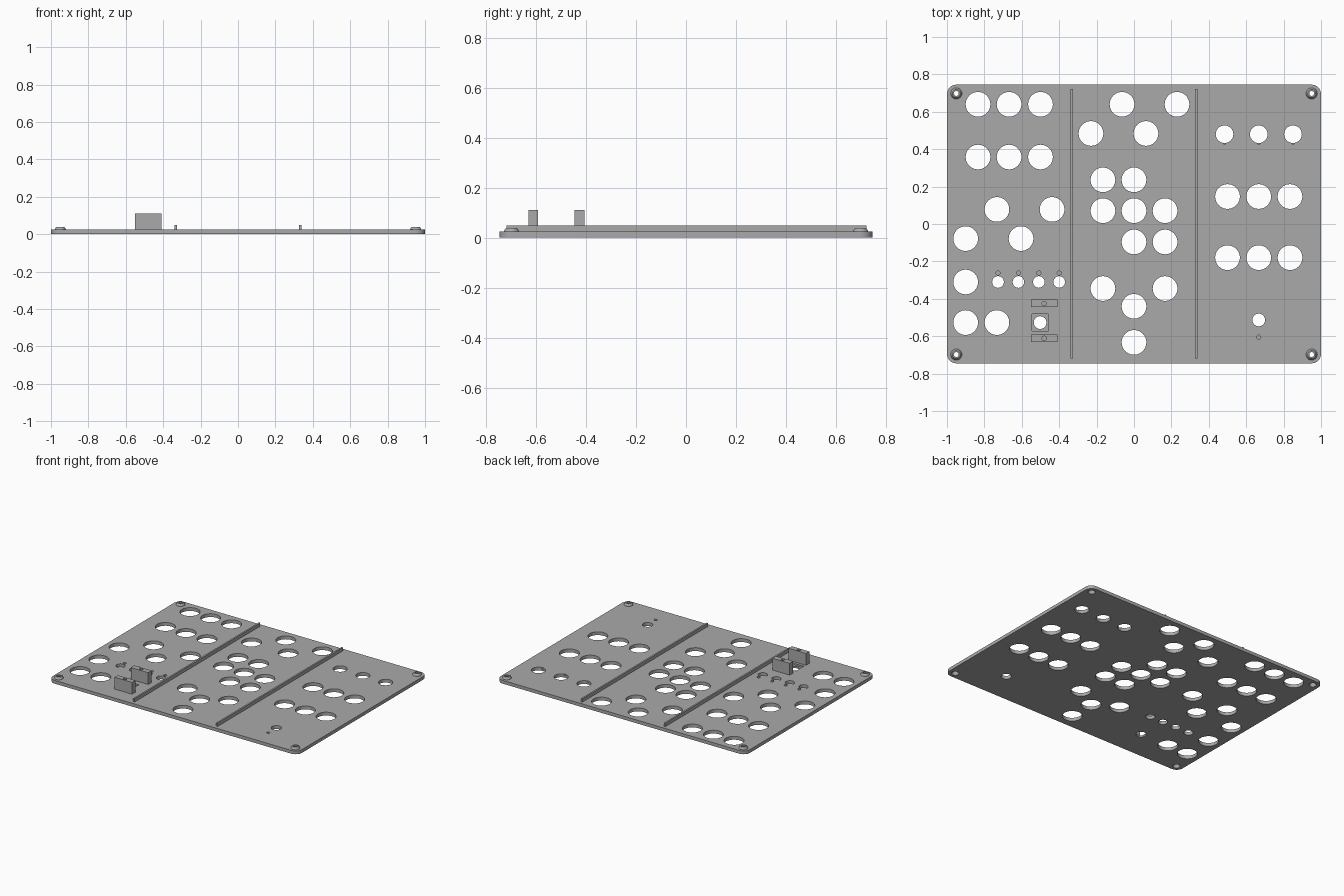
import bpy, bmesh, math
from mathutils import Matrix, Vector

old = bpy.data.objects.get("Cube")
if old:
    bpy.data.objects.remove(old)

grey = bpy.data.materials.new("panel grey")
grey.use_nodes = True
colour = (0.4, 0.4, 0.4, 1)
grey.diffuse_color = colour
grey.node_tree.nodes["Principled BSDF"].inputs["Base Color"].default_value = colour

W, D, T = 2.0, 1.49, 0.024      # panel width, depth, thickness
CORNERS = [(sx * 0.95, sy * 0.698) for sx in (-1, 1) for sy in (-1, 1)]


def finish(name, bm):
    mesh = bpy.data.meshes.new(name)
    bm.to_mesh(mesh)
    bm.free()
    mesh.materials.append(grey)
    ob = bpy.data.objects.new(name, mesh)
    bpy.context.collection.objects.link(ob)
    return ob


def add_cone(bm, x, y, z0, z1, r0, r1=None, seg=40):
    bmesh.ops.create_cone(bm, cap_ends=True, segments=seg, radius1=r0,
                          radius2=r0 if r1 is None else r1, depth=z1 - z0,
                          matrix=Matrix.Translation((x, y, (z0 + z1) / 2)))


def add_box(bm, x0, x1, y0, y1, z0, z1):
    mid = Vector((x0 + x1, y0 + y1, z0 + z1)) / 2
    size = Matrix.Diagonal((x1 - x0, y1 - y0, z1 - z0, 1))
    bmesh.ops.create_cube(bm, size=1, matrix=Matrix.Translation(mid) @ size)


def cut(ob, bm):
    """Subtract the cutter mesh from the object, then drop the cutter."""
    cutter = finish("cutter", bm)
    cutter.hide_render = True
    mod = ob.modifiers.new("cut", 'BOOLEAN')
    mod.operation, mod.solver, mod.object = 'DIFFERENCE', 'EXACT', cutter
    bpy.context.view_layer.objects.active = ob
    bpy.ops.object.modifier_apply(modifier=mod.name)
    bpy.data.objects.remove(cutter)


def smooth(ob):
    bpy.ops.object.select_all(action='DESELECT')
    ob.select_set(True)
    bpy.context.view_layer.objects.active = ob
    bpy.ops.object.shade_smooth_by_angle(angle=math.radians(30))


# Panel with rounded corners
bm = bmesh.new()
add_box(bm, -W / 2, W / 2, -D / 2, D / 2, 0, T)
upright = [e for e in bm.edges if abs(e.verts[0].co.z - e.verts[1].co.z) > T / 2]
bmesh.ops.bevel(bm, geom=upright, offset=0.05, segments=8, profile=0.5, affect='EDGES')
panel = finish("panel", bm)

# Button holes: each row is a y position with its x positions
BIG_ROWS = {
    0.64: (-0.834, -0.668, -0.5, -0.064, 0.23),
    0.484: (-0.23, 0.064),
    0.358: (-0.834, -0.668, -0.5),
    0.236: (-0.166, 0),
    0.147: (0.5, 0.667, 0.834),
    0.078: (-0.733, -0.438),
    0.071: (-0.166, 0, 0.166),
    -0.078: (-0.9, -0.604),
    -0.096: (0, 0.166),
    -0.18: (0.5, 0.667, 0.834),
    -0.31: (-0.9,),
    -0.345: (-0.166, 0.166),
    -0.44: (0,),
    -0.527: (-0.9, -0.733),
    -0.633: (0,),
}
KNOBS = (0.484, 0.667, 0.85)
TOGGLES = [-0.727 + 0.109 * i for i in range(4)]

bm = bmesh.new()
for y, xs in BIG_ROWS.items():
    for x in xs:
        add_cone(bm, x, y, -0.05, 0.05, 0.066)
for x in KNOBS:
    add_cone(bm, x, 0.48, -0.05, 0.05, 0.047)
for x in TOGGLES:
    add_cone(bm, x, -0.31, -0.05, 0.05, 0.031)
for x, y in ((0.667, -0.513), (-0.502, -0.527)):
    add_cone(bm, x, y, -0.05, 0.05, 0.034)
for x, y in CORNERS:
    add_cone(bm, x, y, -0.05, 0.05, 0.025)
cut(panel, bm)

# Shallow locating recesses on the top face
bm = bmesh.new()
for x in KNOBS:
    add_cone(bm, x, 0.436, T / 2, 0.05, 0.009, seg=16)
for x in TOGGLES:
    add_cone(bm, x, -0.262, T / 2, 0.05, 0.011, seg=16)
add_cone(bm, 0.667, -0.605, T / 2, 0.05, 0.011, seg=16)
add_box(bm, -0.546, -0.458, -0.572, -0.482, T / 2, 0.05)
cut(panel, bm)
smooth(panel)

# Countersunk screw bosses: a closed ring profile spun around each corner
PROFILE = [(0.025, 0), (0.03, T), (0.029, 0.029), (0.021, 0.039),
           (0.013, 0.039), (0.013, 0.026)]
for n, (x, y) in enumerate(CORNERS):
    bm = bmesh.new()
    verts = [bm.verts.new((x + r, y, z)) for r, z in PROFILE]
    edges = [bm.edges.new((verts[i - 1], verts[i])) for i in range(len(verts))]
    bmesh.ops.spin(bm, geom=verts + edges, cent=(x, y, 0), axis=(0, 0, 1),
                   angle=math.tau, steps=32, use_merge=True)
    bmesh.ops.remove_doubles(bm, verts=bm.verts, dist=0.0001)
    bmesh.ops.recalc_face_normals(bm, faces=bm.faces)
    smooth(finish(f"screw_boss_{n + 1}", bm))

# Dividing ribs
for name, x in (("rib_right", -0.333), ("rib_left", 0.333)):
    bm = bmesh.new()
    add_box(bm, x - 0.006, x + 0.006, -0.718, 0.722, T - 0.002, 0.048)
    finish(name, bm)

# Mounting blocks with a screw hole in the top
for name, y0, y1 in (("mount_block_front", -0.63, -0.592), ("mount_block_rear", -0.445, -0.405)):
    bm = bmesh.new()
    add_box(bm, -0.55, -0.41, y0, y1, T - 0.002, 0.11)
    block = finish(name, bm)
    bm = bmesh.new()
    add_cone(bm, -0.48, (y0 + y1) / 2, 0.05, 0.13, 0.012, seg=20)
    cut(block, bm)
    smooth(block)
